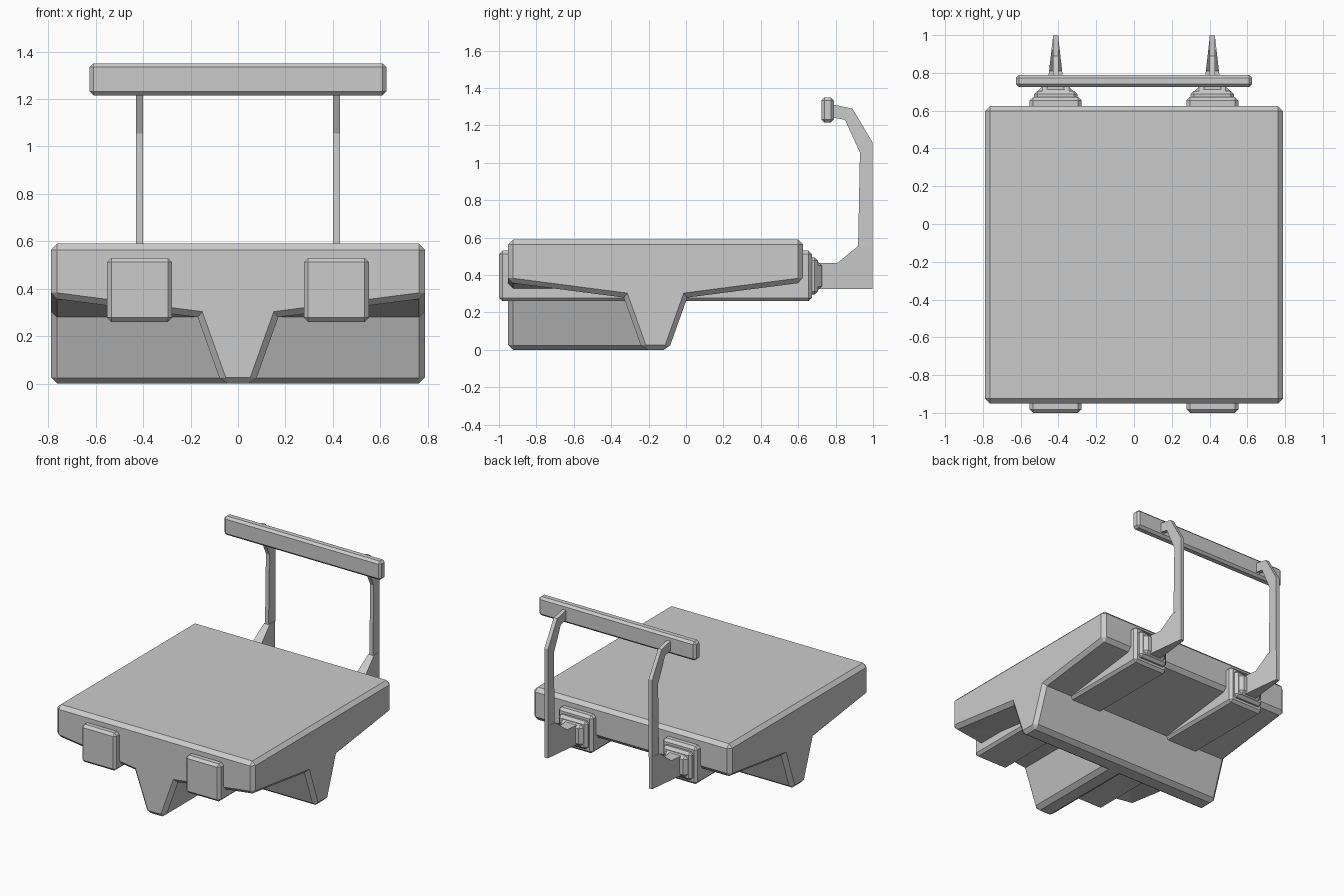
import bpy, bmesh
from mathutils import Vector

if "Cube" in bpy.data.objects:
    bpy.data.objects.remove(bpy.data.objects["Cube"])

grey = bpy.data.materials.new("light grey")
grey.use_nodes = True
COLOUR = (0.6, 0.6, 0.6, 1)
grey.diffuse_color = COLOUR
grey.node_tree.nodes["Principled BSDF"].inputs["Base Color"].default_value = COLOUR


def finish(name, bm, bevel=0.0):
    """Chamfer the convex edges and make an object."""
    bmesh.ops.recalc_face_normals(bm, faces=bm.faces)
    if bevel:
        edges = [e for e in bm.edges if e.is_convex and e.calc_face_angle() > 0.35]
        bmesh.ops.bevel(bm, geom=edges, offset=bevel, segments=1,
                        affect='EDGES', clamp_overlap=True)
    mesh = bpy.data.meshes.new(name)
    bm.to_mesh(mesh)
    bm.free()
    mesh.materials.append(grey)
    obj = bpy.data.objects.new(name, mesh)
    bpy.context.collection.objects.link(obj)
    return obj


def box(name, low, high, bevel):
    bm = bmesh.new()
    bmesh.ops.create_cube(bm, size=1)
    low, high = Vector(low), Vector(high)
    for v in bm.verts:
        v.co = (low + high) / 2 + v.co * (high - low)
    return finish(name, bm, bevel)


def prism(name, ring_a, ring_b, bevel=0.0):
    """Solid between two matching outlines."""
    bm = bmesh.new()
    a = [bm.verts.new(p) for p in ring_a]
    b = [bm.verts.new(p) for p in ring_b]
    bm.faces.new(a)
    bm.faces.new(b[::-1])
    for i in range(len(a)):
        j = (i + 1) % len(a)
        bm.faces.new((a[i], b[i], b[j], a[j]))
    return finish(name, bm, bevel)


def side_prism(name, x, outline, half_width):
    """Upright plate around x whose half width depends on y."""
    rings = [[(x + s * half_width(y), y, z) for y, z in outline] for s in (-1, 1)]
    return prism(name, *rings)


# Body: two crossing hulls with the same keeled section
HALF, MID, CHAMFER = 0.788, -0.163, 0.026
half = [(0.07, 0), (0.17, 0.28), (HALF, 0.36), (HALF, 0.59)]
section = half + [(-u, z) for u, z in reversed(half)]
prism("cross_hull",
      [(-HALF, MID + u, z) for u, z in section],
      [(HALF, MID + u, z) for u, z in section], CHAMFER)
prism("front_hull",
      [(u, MID - HALF, z) for u, z in section],
      [(u, MID, z) for u, z in section], CHAMFER)

# Rails, mounts and bent posts on both sides
foot = [(0.71, 0.325), (0.71, 0.465), (0.81, 0.465),
        (0.92, 0.555), (0.997, 0.555), (0.997, 0.325)]
post = [(0.92, 0.55), (0.93, 1.055), (0.85, 1.23), (0.77, 1.245),
        (0.77, 1.315), (0.89, 1.29), (0.997, 1.11), (0.997, 0.55)]
for side, x in (("left", 0.415), ("right", -0.415)):
    box(side + "_rail", (x - 0.137, -1, 0.26), (x + 0.137, 0.673, 0.53), 0.018)
    box(side + "_mount", (x - 0.115, 0.65, 0.295), (x + 0.115, 0.705, 0.495), 0.018)
    box(side + "_mount_cap", (x - 0.1, 0.66, 0.31), (x + 0.1, 0.728, 0.48), 0.03)
    side_prism(side + "_foot", x, foot, lambda y: 0.045 - 0.115 * (y - 0.72))
    side_prism(side + "_post", x, post, lambda y: 0.014)

# Cross bar on top of the posts
box("top_bar", (-0.625, 0.725, 1.215), (0.625, 0.79, 1.35), 0.016)
